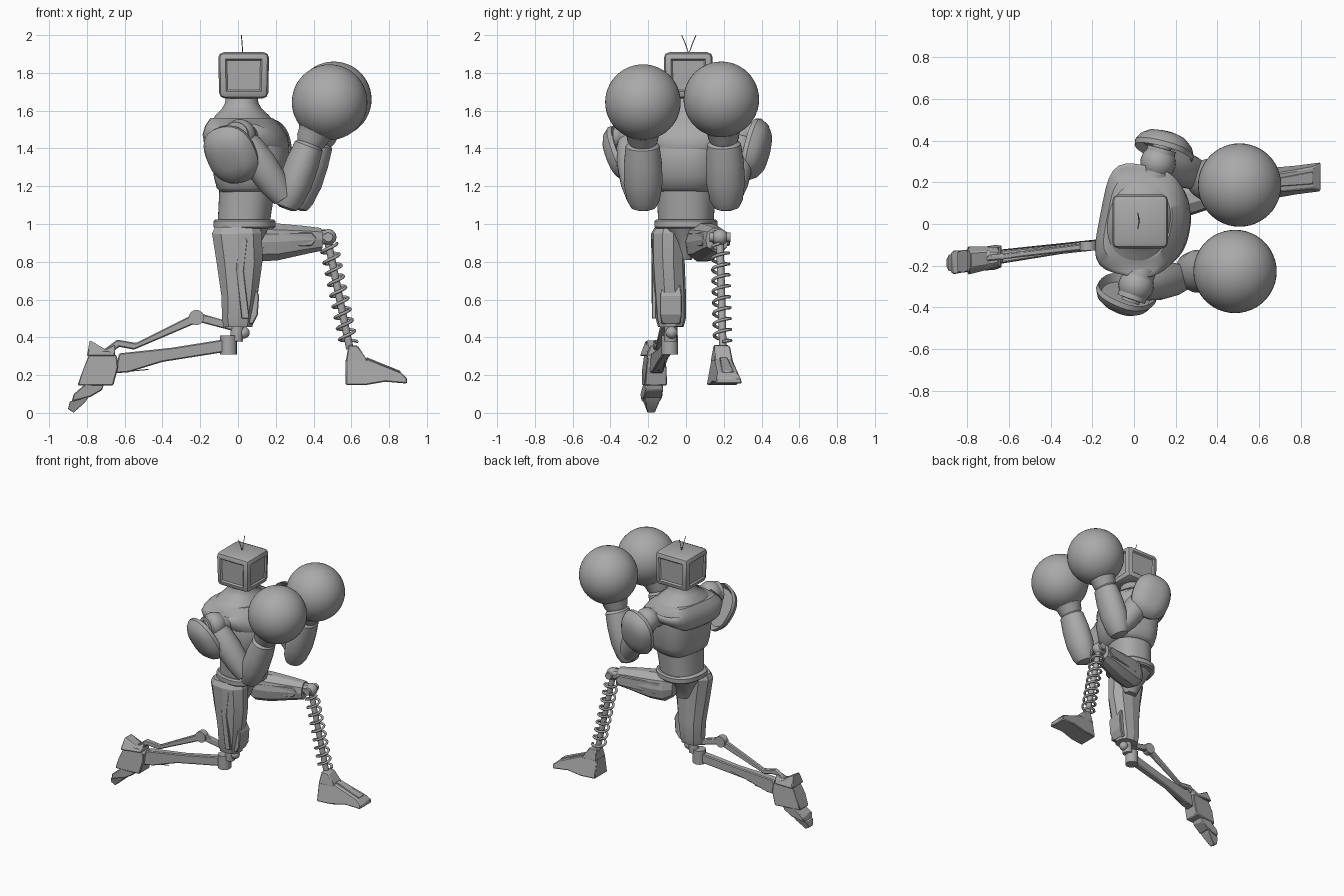
import bpy, bmesh, math
from mathutils import Vector

if "Cube" in bpy.data.objects:
    bpy.data.objects.remove(bpy.data.objects["Cube"])

grey = bpy.data.materials.new("plain_grey")
grey.use_nodes = True
grey.diffuse_color = (0.4, 0.4, 0.4, 1)
grey.node_tree.nodes["Principled BSDF"].inputs["Base Color"].default_value = (0.4, 0.4, 0.4, 1)


def finish(name, bm, angle=35):
    """Turn a bmesh into an object, smooth with sharp edges kept."""
    bmesh.ops.recalc_face_normals(bm, faces=bm.faces)
    mesh = bpy.data.meshes.new(name)
    bm.to_mesh(mesh)
    bm.free()
    mesh.materials.append(grey)
    for p in mesh.polygons:
        p.use_smooth = True
    mesh.set_sharp_from_angle(angle=math.radians(angle))
    obj = bpy.data.objects.new(name, mesh)
    bpy.context.collection.objects.link(obj)
    return obj


def loft(name, rings, n=32, power=2, ref=(0, 1, 0), axis=None, angle=35, back=None):
    """Skin rounded rings (centre, radius a, radius b); b lies along ref."""
    d = Vector(axis or Vector(rings[-1][0]) - Vector(rings[0][0])).normalized()
    b = Vector(ref)
    b = (b - d * b.dot(d)).normalized()
    a = b.cross(d)
    bm = bmesh.new()
    loops = []
    for c, ra, rb in rings:
        loop = []
        for i in range(n):
            t = 2 * math.pi * (i + 0.5) / n
            u, v = math.cos(t), math.sin(t)
            e = back if back and u < 0 else power
            k = (abs(u) ** e + abs(v) ** e) ** (-1 / e)
            loop.append(bm.verts.new(Vector(c) + a * (u * k * ra) + b * (v * k * rb)))
        loops.append(loop)
    for lo, hi in zip(loops, loops[1:]):
        for i in range(n):
            j = (i + 1) % n
            bm.faces.new((lo[i], lo[j], hi[j], hi[i]))
    bm.faces.new(loops[0][::-1])
    bm.faces.new(loops[-1])
    return finish(name, bm, angle)


def prism(name, pts, y, slope, bevel=0.006):
    """Side profile of (x, z, half width) points; centre line is y + slope * x."""
    bm = bmesh.new()
    left, right = [[bm.verts.new((x, y + slope * x + s * h, z)) for x, z, h in pts] for s in (-1, 1)]
    bm.faces.new(left)
    bm.faces.new(right[::-1])
    for i in range(len(pts)):
        j = (i + 1) % len(pts)
        bm.faces.new((left[i], right[i], right[j], left[j]))
    obj = finish(name, bm, 15)
    mod = obj.modifiers.new("soft_edges", "BEVEL")
    mod.width, mod.segments = bevel, 1


def rod(name, p, q, r, n=16):
    loft(name, [(p, r, r), (q, r, r)], n, ref=(0.1, 0.7, 0.7))


def ball(name, c, r, seg=40):
    bm = bmesh.new()
    bmesh.ops.create_uvsphere(bm, u_segments=seg, v_segments=seg // 2, radius=r)
    bmesh.ops.translate(bm, verts=bm.verts, vec=c)
    finish(name, bm)


def tube(name, pts, r):
    curve = bpy.data.curves.new(name, "CURVE")
    curve.dimensions, curve.bevel_depth = "3D", r
    curve.bevel_resolution, curve.use_fill_caps = 1, True
    s = curve.splines.new("POLY")
    s.points.add(len(pts) - 1)
    for sp, p in zip(s.points, pts):
        sp.co = (*p, 1)
    curve.materials.append(grey)
    bpy.context.collection.objects.link(bpy.data.objects.new(name, curve))


# Head: bevelled box with shallow recessed panels around it
bm = bmesh.new()
bmesh.ops.create_cube(bm, size=1)
for v in bm.verts:
    low = 0.96 if v.co.z < 0 else 1
    v.co = (v.co.x * 0.27 * low + 0.03, v.co.y * 0.26 * low + 0.012, v.co.z * 0.245 + 1.787)
bmesh.ops.bevel(bm, geom=bm.edges[:], offset=0.03, segments=2, affect="EDGES", profile=0.5)
bm.normal_update()
panels = [f for f in bm.faces if f.calc_area() > 0.02 and abs(f.normal.z) < 0.5]
bmesh.ops.inset_individual(bm, faces=panels, thickness=0.01, depth=0)
bmesh.ops.inset_individual(bm, faces=panels, thickness=0.012, depth=-0.01)
finish("head", bm)
for s in (-1, 1):
    tube("antenna", [(0.025, 0.015, 1.9), (0.022, 0.015 + s * 0.017, 1.95), (0.018, 0.015 + s * 0.038, 2.0)], 0.0025)

# Torso, turned slightly so that the left shoulder leads
turn = (0.19, 0.98, 0)


def torso(name, rows, power, back=None):
    return loft(name, [((x, y, z), a, b) for z, x, y, a, b in rows], 48, power, turn, (0, 0, 1), 40, back)


torso("waist", [(1.0, 0.03, 0, .135, .145), (1.1, 0.04, 0, .14, .15), (1.2, 0.05, 0, .145, .16)], 2.4)
torso("chest", [(1.17, .05, 0, .135, .155), (1.19, .055, 0, .16, .18), (1.25, .065, 0, .185, .2),
                (1.35, .07, 0, .2, .21), (1.45, .06, 0.005, .195, .215), (1.53, .035, .01, .16, .205)], 2.4, 3)
yoke = torso("shoulder_yoke", [(1.39, .06, .01, .2, .23), (1.41, .055, .01, .213, .25), (1.47, .045, .01, .21, .268),
                               (1.52, .035, .01, .188, .25), (1.56, .025, .01, .155, .2)], 2.2, 4.5)
for v in yoke.data.vertices:  # arched armholes on both sides
    if v.co.z < 1.5:
        v.co.z += 0.06 * min(1, abs(v.co.y) / 0.25) ** 4
torso("collar", [(1.55, .025, .01, .155, .2), (1.575, .022, .01, .14, .165), (1.61, .02, .01, .105, .11),
                 (1.64, .02, .01, .088, .09), (1.69, .02, .01, .08, .085)], 2.2)
torso("belt", [(.975, .035, 0, .15, .155), (.985, .035, 0, .162, .165), (1.015, .035, 0, .162, .165),
               (1.025, .035, 0, .15, .155)], 2.4)
loft("pelvis", [((.03, -.005, .81), .045, .035), ((.03, 0, .9), .09, .06), ((.03, 0, .99), .14, .14)], 12, 2.5)

# Arms: joint, shell pad, upper arm, forearm and round glove
arms = [
    ("right", (0.01, -0.295, 1.47), (.22, -.26, 1.17), (.26, -.225, 1.1), (.385, -.23, 1.44),
     (.485, -.228, 1.645), (-.03, -.315, 1.375), (-.3, -.85, -.42)),
    ("left", (0.115, 0.295, 1.47), (.3, .24, 1.17), (.315, .215, 1.1), (.435, .2, 1.45),
     (.507, .187, 1.66), (.14, .34, 1.4), (.25, .94, -.2)),
]
for side, *points in arms:
    sh, el, lo, wr, gl, pad, out = map(Vector, points)
    o = out.normalized()
    flat = Vector((o.x, o.y, 0)).normalized()
    rod(side + "_shoulder_axle", sh - flat * .12, sh + flat * .07, .07, 24)
    rod(side + "_shoulder_cap", sh + flat * .03, sh + flat * .085, .045, 24)
    ball(side + "_shoulder_joint", sh, .085, 24)
    # long shell facing outwards and down, open at the top
    loft(side + "_shoulder_pad", [(pad + o * k, a * .142, a * .165)
         for k, a in ((.035, .8), (.0, .97), (.025, 1), (.06, .88), (.085, .66), (.098, .35))],
         32, 2.4, (-.25, 0, 1), o)
    loft(side + "_upper_arm", [(sh.lerp(el, t), r, r) for t, r in
         ((0, .06), (.2, .08), (.5, .088), (.85, .08), (1.1, .06))], 24)
    loft(side + "_forearm", [(lo.lerp(wr, t), r, r * 1.15) for t, r in
         ((-.06, .035), (-.03, .058), (.08, .076), (.35, .09), (.65, .088), (.92, .078), (.97, .06))], 28)
    loft(side + "_glove_cuff", [(wr.lerp(gl, t), r, r) for t, r in
         ((-.12, .065), (0, .08), (.15, .086), (.35, .11), (.55, .155))], 28)
    ball(side + "_glove", gl, .2, 48)

# Right thigh: faceted column with outer ridge and knee guard
loft("right_thigh", [((x, y, z), a, b) for z, x, y, a, b in
     ((.985, -.005, -.09, .12, .075), (.95, -.005, -.095, .135, .09), (.8, .008, -.095, .124, .088),
      (.62, .008, -.085, .098, .085), (.5, 0, -.08, .086, .08), (.455, .0, -.08, .078, .068))], 10, 2.6, angle=15)
prism("right_thigh_plate", [(.0, .94, .01), (.05, .92, .01), (.03, .75, .01), (.06, .5, .01),
                            (.02, .5, .01), (-.01, .75, .01)], -.172, .05, .003)
prism("right_knee_guard", [(.04, .7, .05), (.09, .68, .05), (.112, .62, .06), (.105, .52, .06),
                           (.08, .47, .05), (.03, .47, .05)], -.08, 0)

# Right lower leg, stretched out behind
ry, rs = -.08, .12


def at(x, z, dy=0):
    return Vector((x, ry + rs * x + dy, z))


ball("right_knee_ball", at(.03, .425), .032, 20)
rod("right_knee_pin", at(0, .47), at(-.01, .38), .035)
rod("right_knee_block", at(-.05, .31), at(-.05, .41), .045, 12)
prism("right_shin", [(-.02, .39, .025), (-.1, .385, .025), (-.35, .345, .022), (-.63, .315, .03),
                     (-.65, .21, .035), (-.58, .215, .03), (-.4, .27, .02), (-.02, .33, .025)], ry, rs)
rod("right_piston_joint", at(-.22, .505, -.022), at(-.22, .505, .022), .04, 20)
prism("right_piston_upper", [(-.02, .475, .015), (-.21, .53, .015), (-.22, .485, .015), (-.03, .435, .015)], ry, rs)
prism("right_piston_lower", [(-.22, .53, .016), (-.54, .37, .014), (-.64, .388, .014), (-.73, .32, .014),
                             (-.7, .29, .014), (-.63, .35, .014), (-.55, .335, .014), (-.21, .48, .016)], ry, rs)
tube("right_heel_spike", [at(-.64, .215), at(-.475, .23)], .003)
prism("right_foot", [(-.78, .33, .045), (-.68, .33, .04), (-.64, .3, .045), (-.635, .24, .055), (-.66, .145, .06),
                     (-.85, .145, .05), (-.82, .23, .06)], ry, rs)
prism("right_ankle_fin", [(-.785, .385, .04), (-.7, .335, .035), (-.65, .36, .03), (-.65, .3, .05),
                          (-.8, .3, .07)], ry, rs)
prism("right_toe", [(-.8, .16, .05), (-.71, .15, .045), (-.72, .12, .045), (-.78, .085, .05),
                    (-.88, .06, .05), (-.87, .1, .06)], ry, rs)
prism("right_toe_tip", [(-.82, .09, .045), (-.79, .085, .045), (-.81, .055, .035), (-.87, .002, .02),
                        (-.9, .02, .02), (-.89, .06, .04)], ry, rs, .002)

# Left thigh, raised forwards, with a plate along each side
loft("left_thigh", [(c, a, b) for c, a, b in
     (((.04, .07, .91), .07, .06), ((.1, .085, .905), .105, .09), ((.2, .11, .905), .1, .088),
      ((.35, .145, .915), .076, .074), ((.435, .165, .918), .062, .062))], 10, 2.6, angle=15)
for dy in (-1, 1):
    prism("left_thigh_plate", [(.1, .95, .012), (.39, .955, .012), (.42, .92, .012), (.39, .885, .012),
                               (.13, .87, .012)], .06 + dy * .082, .25 - dy * .05, .004)
rod("left_knee_fork", (.42, .16, .93), (.475, .18, .93), .04, 10)
ball("left_knee_ball", (.478, .18, .93), .043, 24)
rod("left_knee_axle", (.478, .125, .93), (.478, .235, .93), .025, 12)

# Left shin: rod wrapped in a coil spring
top, bottom = Vector((.478, .18, .9)), Vector((.592, .195, .34))
rod("left_shin_rod", top, bottom, .02, 12)
axis = (bottom - top).normalized()
u = axis.cross(Vector((0, 1, 0))).normalized()
w = axis.cross(u)
coils, steps = 9, 20
helix = []
for i in range(coils * steps + 1):
    t = 2 * math.pi * i / steps
    centre = top.lerp(bottom, .02 + .93 * i / (coils * steps))
    helix.append(centre + (u * math.cos(t) + w * math.sin(t)) * .044)
tube("left_shin_spring", helix, .0085)

# Left foot
prism("left_ankle", [(.585, .36, .04), (.635, .355, .04), (.69, .27, .05), (.57, .27, .055)], .11, .13)
prism("left_foot", [(.57, .285, .05), (.69, .285, .045), (.86, .215, .05), (.895, .185, .065), (.895, .155, .07),
                    (.78, .165, .07), (.68, .148, .075), (.57, .148, .075)], .11, .13)
prism("left_foot_ridge", [(.68, .295, .02), (.86, .222, .03), (.86, .2, .03), (.68, .27, .02)], .11, .13, .003)
